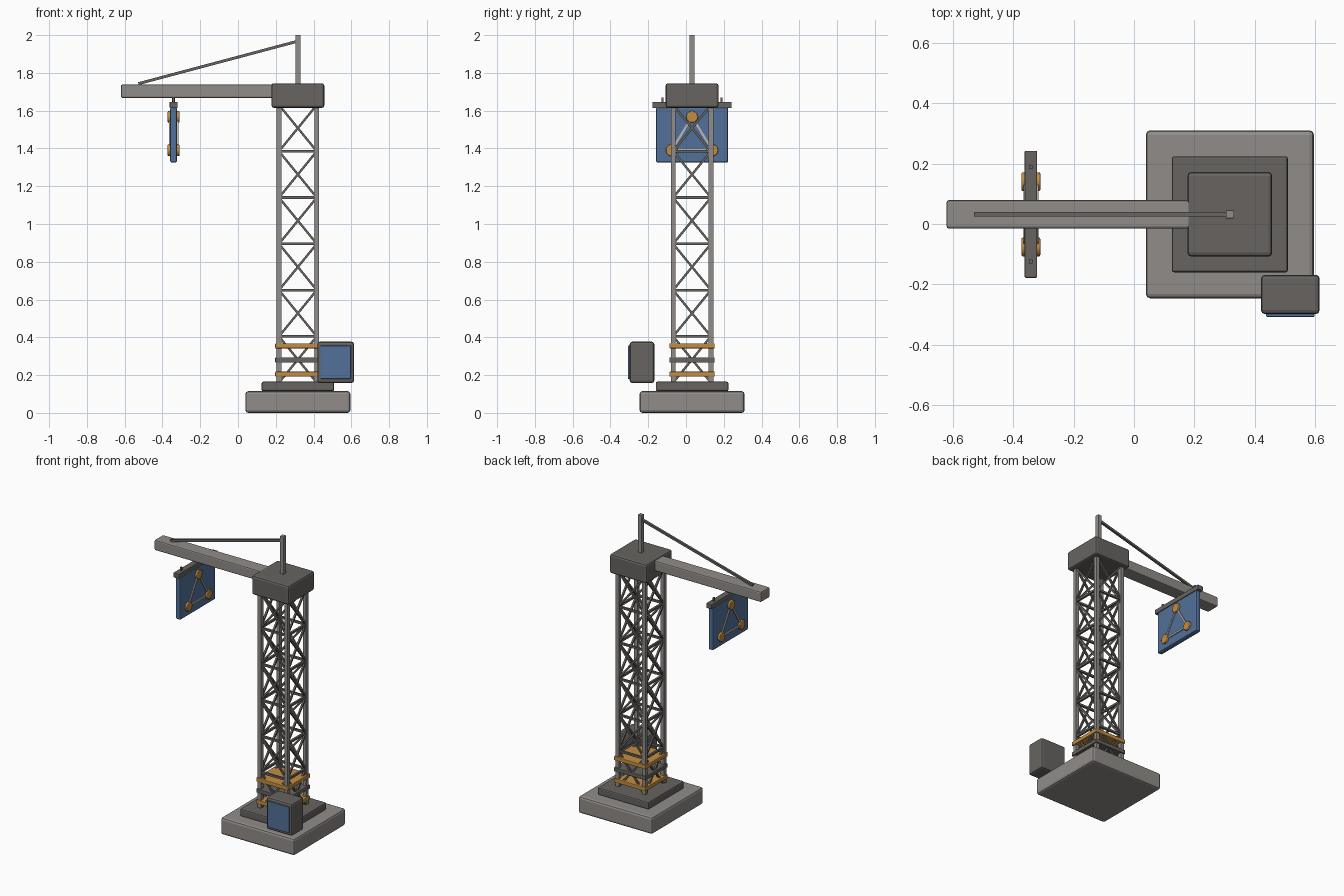
import bpy
import math
from mathutils import Vector

if "Cube" in bpy.data.objects:
    bpy.data.objects.remove(bpy.data.objects["Cube"])

CX, CY = 0.317, 0.032      # tower axis
SIGN_X = -0.341            # plane of the hanging sign


def material(name, rgb):
    m = bpy.data.materials.new(name)
    m.diffuse_color = (*rgb, 1)
    m.use_nodes = True
    m.node_tree.nodes["Principled BSDF"].inputs["Base Color"].default_value = m.diffuse_color
    return m


LIGHT = material("light_grey", (0.28, 0.265, 0.25))
DARK = material("dark_grey", (0.135, 0.127, 0.118))
ORANGE = material("orange", (0.55, 0.27, 0.055))
BLUE = material("blue", (0.085, 0.165, 0.32))
PALE = material("pale_grey", (0.48, 0.48, 0.47))


def finish(ob, name, mat, bevel, segments=2):
    ob.name = name
    ob.data.materials.append(mat)
    if bevel:
        mod = ob.modifiers.new("Bevel", 'BEVEL')
        mod.width = bevel
        mod.segments = segments
        mod.limit_method = 'ANGLE'
    return ob


def box(name, x, y, z, mat, bevel=0.0):
    """Box from (min, max) ranges on each axis."""
    bpy.ops.mesh.primitive_cube_add(size=1)
    ob = bpy.context.object
    for v in ob.data.vertices:
        for i, (lo, hi) in enumerate((x, y, z)):
            v.co[i] = lo if v.co[i] < 0 else hi
    return finish(ob, name, mat, bevel)


def around(c, half):
    return (c - half, c + half)


def bar(name, a, b, width, mat):
    """Square bar between two points."""
    a, b = Vector(a), Vector(b)
    d = b - a
    bpy.ops.mesh.primitive_cube_add(size=1, location=(a + b) / 2)
    ob = bpy.context.object
    for v in ob.data.vertices:
        v.co = (v.co.x * width, v.co.y * width, v.co.z * d.length)
    ob.rotation_euler = d.to_track_quat('Z', 'Y').to_euler()
    return finish(ob, name, mat, 0)


# Stepped base
box("base_slab", around(CX, 0.278), around(CY, 0.278), (0, 0.115), LIGHT, 0.015)
box("base_plate", around(CX, 0.192), around(CY, 0.192), (0.115, 0.165), DARK, 0.008)

# Lattice tower: four legs, rails and crossed braces on every face
R = 0.1
corners = [(CX + R * sx, CY + R * sy) for sx, sy in ((-1, -1), (1, -1), (1, 1), (-1, 1))]
for x, y in corners:
    box("tower_leg", around(x, 0.0125), around(y, 0.0125), (0.16, 1.63), LIGHT)
Z0, BAY, BAYS = 0.16, 0.245, 6
for i in range(BAYS):
    lo, hi = Z0 + i * BAY, Z0 + (i + 1) * BAY
    for k in range(4):
        p, q = corners[k], corners[(k + 1) % 4]
        bar("cross_brace", (*p, lo), (*q, hi), 0.012, DARK)
        bar("cross_brace", (*q, lo), (*p, hi), 0.012, DARK)
        if i < BAYS - 1:
            bar("tower_rail", (*p, hi), (*q, hi), 0.014, DARK)

# Collars at the foot of the tower
for z, mat in ((0.205, ORANGE), (0.28, DARK), (0.355, ORANGE)):
    box("collar", around(CX, 0.12), around(CY, 0.12), around(z, 0.0135), mat, 0.004)

# Head, jib, mast and stay
box("slewing_head", around(CX, 0.14), around(CY, 0.14), (1.615, 1.745), DARK, 0.013)
box("jib", (-0.62, 0.2), around(CY, 0.047), (1.668, 1.738), LIGHT, 0.008)
box("mast", around(CX, 0.0135), around(CY, 0.0135), (1.73, 2.0), LIGHT, 0.002)
bar("stay", (-0.527, CY, 1.743), (CX, CY, 1.968), 0.015, DARK)

# Hanging sign
box("sign_rail", around(SIGN_X, 0.021), around(CY, 0.21), (1.614, 1.647), DARK, 0.004)
for s in (-1, 1):
    box("sign_pin", around(SIGN_X, 0.006), around(CY + s * 0.156, 0.006), (1.64, 1.67), DARK)
box("sign_link", around(SIGN_X, 0.008), around(CY, 0.008), (1.64, 1.675), DARK)
box("sign_panel", around(SIGN_X, 0.018), around(CY, 0.191), (1.325, 1.618), BLUE, 0.009)

# Triangle of round studs and links on both sides of the sign
studs = [(CY, 1.567), (CY - 0.108, 1.39), (CY + 0.108, 1.39)]
for s in (-1, 1):
    x = SIGN_X + s * 0.0225
    for k, (y, z) in enumerate(studs):
        bpy.ops.mesh.primitive_cylinder_add(vertices=24, radius=0.031, depth=0.017,
                                            location=(x, y, z),
                                            rotation=(0, math.pi / 2, 0))
        bpy.ops.object.shade_smooth_by_angle(angle=math.radians(35))
        finish(bpy.context.object, "sign_stud", ORANGE, 0.004)
        y2, z2 = studs[(k + 1) % 3]
        xl = SIGN_X + s * 0.019
        bar("stud_link", (xl, y, z), (xl, y2, z2), 0.012, PALE)

# Control cabinet with a blue front panel
box("cabinet", (0.42, 0.614), (-0.298, -0.168), (0.158, 0.377), DARK, 0.013)
box("cabinet_panel", (0.437, 0.597), (-0.307, -0.29), (0.18, 0.356), BLUE, 0.003)
